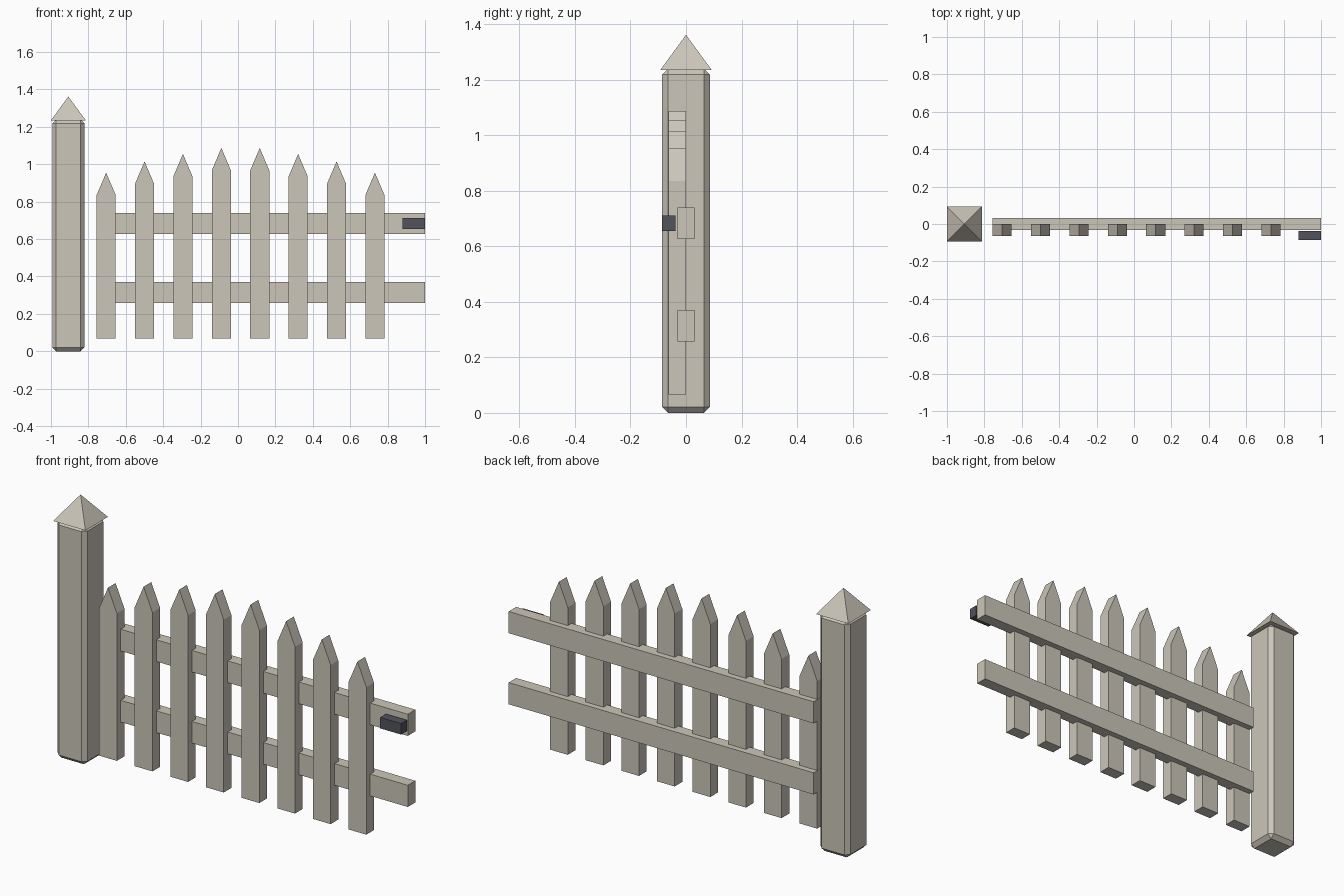
import bpy
import bmesh

cube = bpy.data.objects.get("Cube")
if cube:
    bpy.data.objects.remove(cube, do_unlink=True)


def make_material(name, rgb):
    mat = bpy.data.materials.new(name)
    mat.use_nodes = True
    colour = (*rgb, 1)
    mat.diffuse_color = colour
    mat.node_tree.nodes["Principled BSDF"].inputs["Base Color"].default_value = colour
    return mat


wood = make_material("weathered wood", (0.60, 0.565, 0.49))
iron = make_material("dark iron", (0.085, 0.085, 0.11))


def finish(bm, name, mat):
    bmesh.ops.recalc_face_normals(bm, faces=bm.faces)
    mesh = bpy.data.meshes.new(name)
    bm.to_mesh(mesh)
    bm.free()
    mesh.materials.append(mat)
    obj = bpy.data.objects.new(name, mesh)
    bpy.context.collection.objects.link(obj)
    return obj


def box(name, low, high, mat, bevel=0):
    bm = bmesh.new()
    bmesh.ops.create_cube(bm, size=1)
    for v in bm.verts:
        v.co = [(a + b) / 2 + c * (b - a) for a, b, c in zip(low, high, v.co)]
    if bevel:
        bmesh.ops.bevel(bm, geom=bm.edges[:], offset=bevel, segments=1,
                        profile=0.5, affect='EDGES')
    return finish(bm, name, mat)


def picket(name, x, tip):
    # Pointed outline pushed back through the board thickness
    half, bottom, shoulder = 0.051, 0.067, tip - 0.12
    outline = [(x - half, bottom), (x + half, bottom), (x + half, shoulder),
               (x, tip), (x - half, shoulder)]
    bm = bmesh.new()
    face = bm.faces.new([bm.verts.new((px, -0.063, pz)) for px, pz in outline])
    result = bmesh.ops.extrude_face_region(bm, geom=[face])
    moved = [g for g in result["geom"] if isinstance(g, bmesh.types.BMVert)]
    bmesh.ops.translate(bm, verts=moved, vec=(0, 0.063, 0))
    return finish(bm, name, wood)


# Chamfered post
post_x = -0.907
r = 0.086
box("post", (post_x - r, -r, 0), (post_x + r, r, 1.24), wood, bevel=0.021)

# Pyramid post cap
bm = bmesh.new()
c = 0.093
base = [bm.verts.new((post_x + sx * c, sy * c, 1.235))
        for sx, sy in ((-1, -1), (1, -1), (1, 1), (-1, 1))]
apex = bm.verts.new((post_x, 0, 1.362))
bm.faces.new(base)
for i in range(4):
    bm.faces.new((base[i], base[(i + 1) % 4], apex))
finish(bm, "post_cap", wood)

# Rails
for name, z in (("lower_rail", 0.257), ("upper_rail", 0.627)):
    box(name, (-0.757, -0.031, z), (1, 0.031, z + 0.113), wood)

# Pickets rising in an arch towards the middle
tips = [0.955, 1.015, 1.055, 1.087]
for i, tip in enumerate(tips + tips[::-1]):
    picket(f"picket_{i + 1}", -0.705 + i * 0.2053, tip)

# Latch
box("latch", (0.879, -0.086, 0.655), (1, -0.038, 0.712), iron)
